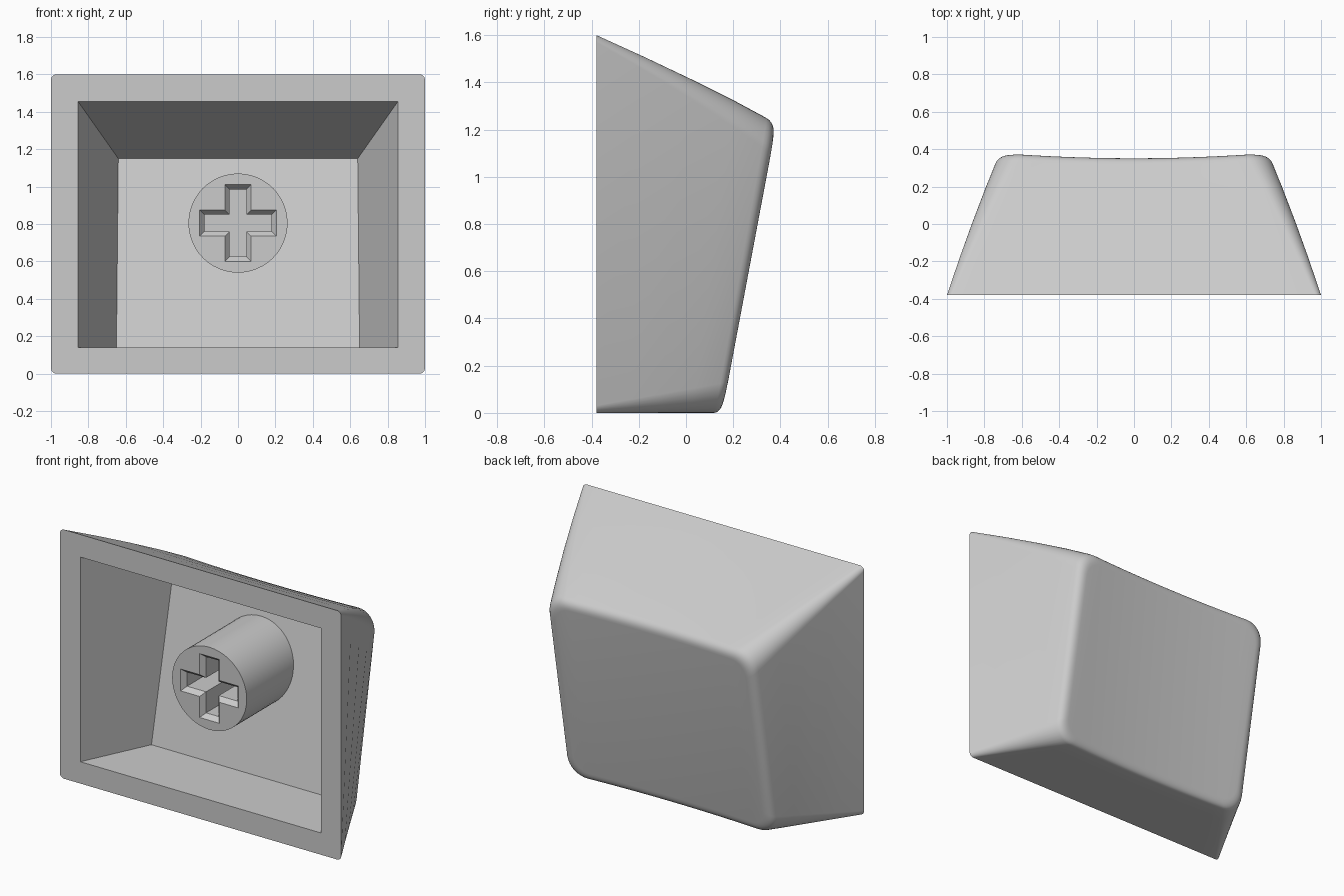
import bpy, bmesh, math
from mathutils import Vector

if "Cube" in bpy.data.objects:
    bpy.data.objects.remove(bpy.data.objects["Cube"])

mat = bpy.data.materials.new("light grey plastic")
mat.use_nodes = True
GREY = (0.6, 0.6, 0.6, 1)
mat.diffuse_color = GREY
mat.node_tree.nodes["Principled BSDF"].inputs["Base Color"].default_value = GREY

RIM_Y = -0.38
ARC, EDGE, FILLET = 8, 16, 6   # segments per corner, long edge and rounded lip


def finish(bm, name):
    bmesh.ops.recalc_face_normals(bm, faces=bm.faces)
    me = bpy.data.meshes.new(name)
    bm.to_mesh(me)
    bm.free()
    me.materials.append(mat)
    ob = bpy.data.objects.new(name, me)
    bpy.context.collection.objects.link(ob)
    bpy.ops.object.select_all(action='DESELECT')
    ob.select_set(True)
    bpy.context.view_layer.objects.active = ob
    bpy.ops.object.shade_smooth_by_angle(angle=math.radians(30))
    return ob


def bridge(bm, a, b):
    n = len(a)
    for i in range(n):
        j = (i + 1) % n
        bm.faces.new((a[i], a[j], b[j], b[i]))


def dished_face(x, z):
    """Tilted pressing face, hollowed across its width."""
    return 0.155 + 0.188 * z - 0.027 * (1 - min(1, (x / 0.7) ** 2))


def inner_floor(z):
    return 0.05 + 0.198 * (z - 0.14)


def ring(t, inset=0.0):
    """Rounded rectangle between the rim (t=0) and the pressing face (t=1)."""
    w = 1 + (0.725 - 1) * t - inset
    top = 1.6 + (1.228 - 1.6) * t - inset
    r = 0.03 + 0.1 * t - inset * 0.6
    angles = [math.pi / 2 * i / ARC for i in range(ARC + 1)]
    half = [(w - r + r * math.cos(a), r - r * math.sin(a)) for a in angles]
    x0 = w - r
    half += [(x0 - 2 * x0 * i / EDGE, 0) for i in range(1, EDGE)]
    half += [(-x, d) for x, d in reversed(half[:ARC + 1])]
    pts = [(x, top - d) for x, d in half] + [(x, inset + d) for x, d in reversed(half)]
    return [Vector((x, RIM_Y + (dished_face(x, z) - RIM_Y) * t, z)) for x, z in pts]


# Outer shell: tapered walls, rounded lip, dished face
bm = bmesh.new()
wall, corner, lip = ring(0.94), ring(1), ring(1, 0.05)
sections = [ring(t) for t in (0, 0.25, 0.5, 0.75)]
for k in range(FILLET + 1):
    s = k / FILLET
    sections.append([p * (1 - s) ** 2 + c * 2 * s * (1 - s) + q * s * s
                     for p, c, q in zip(wall, corner, lip)])
loops = [[bm.verts.new(p) for p in sec] for sec in sections]
for a, b in zip(loops, loops[1:]):
    bridge(bm, a, b)
end, n = loops[-1], len(loops[-1])
for i in range(n // 2 - 1):
    bm.faces.new((end[i], end[i + 1], end[n - 2 - i], end[n - 1 - i]))

# Hollow inside: mouth and tilted floor
mouth = [bm.verts.new((x, RIM_Y, z)) for x, z in
         ((0.855, 1.455), (-0.855, 1.455), (-0.855, 0.14), (0.855, 0.14))]
floor = [bm.verts.new((x, inner_floor(z), z)) for x, z in
         ((0.64, 1.15), (-0.64, 1.15), (-0.65, 0.14), (0.65, 0.14))]
bridge(bm, mouth, floor)
bm.faces.new(floor)

# Flat rim around the mouth, one piece per side
rim, h, m = loops[0], n // 2, ARC // 2
cuts = [m, h - 1 - m, h + m, n - 1 - m]
for k in range(4):
    i, j = cuts[k], cuts[(k + 1) % 4]
    if j < i:
        j += n
    side = [rim[q % n] for q in range(i, j + 1)]
    bm.faces.new(side + [mouth[(k + 1) % 4], mouth[k]])
finish(bm, "cap_shell")

# Round stem with a chamfered cross socket
SEG, RAD, CZ, FRONT = 48, 0.265, 0.805, -0.29
bm = bmesh.new()
circle = [(RAD * math.cos(2 * math.pi * i / SEG), CZ + RAD * math.sin(2 * math.pi * i / SEG))
          for i in range(SEG)]
front = [bm.verts.new((x, FRONT, z)) for x, z in circle]
back = [bm.verts.new((x, inner_floor(z) + 0.004, z)) for x, z in circle]
bridge(bm, front, back)
bm.faces.new(back)


def cross(y, shrink):
    a, b = 0.205 - shrink, 0.07 - shrink
    out = []
    for q in range(4):
        c, s = round(math.cos(q * math.pi / 2)), round(math.sin(q * math.pi / 2))
        out += [bm.verts.new((u * c - v * s, y, CZ + u * s + v * c))
                for u, v in ((a, -b), (a, b), (b, b))]
    return out


socket = [cross(FRONT, 0), cross(FRONT + 0.03, 0.025), cross(0.1, 0.025)]
bridge(bm, socket[0], socket[1])
bridge(bm, socket[1], socket[2])
bm.faces.new(socket[2])
edge = socket[0]
for q in range(4):
    k = q * SEG // 4
    tip = [front[(k + d) % SEG] for d in range(-2, 3)]
    bm.faces.new(tip + [edge[3 * q + 1], edge[3 * q]])
    gap = [front[(k + d) % SEG] for d in range(2, SEG // 4 - 1)]
    bm.faces.new(gap + [edge[(3 * q + 3) % 12], edge[3 * q + 2], edge[3 * q + 1]])
finish(bm, "stem")
